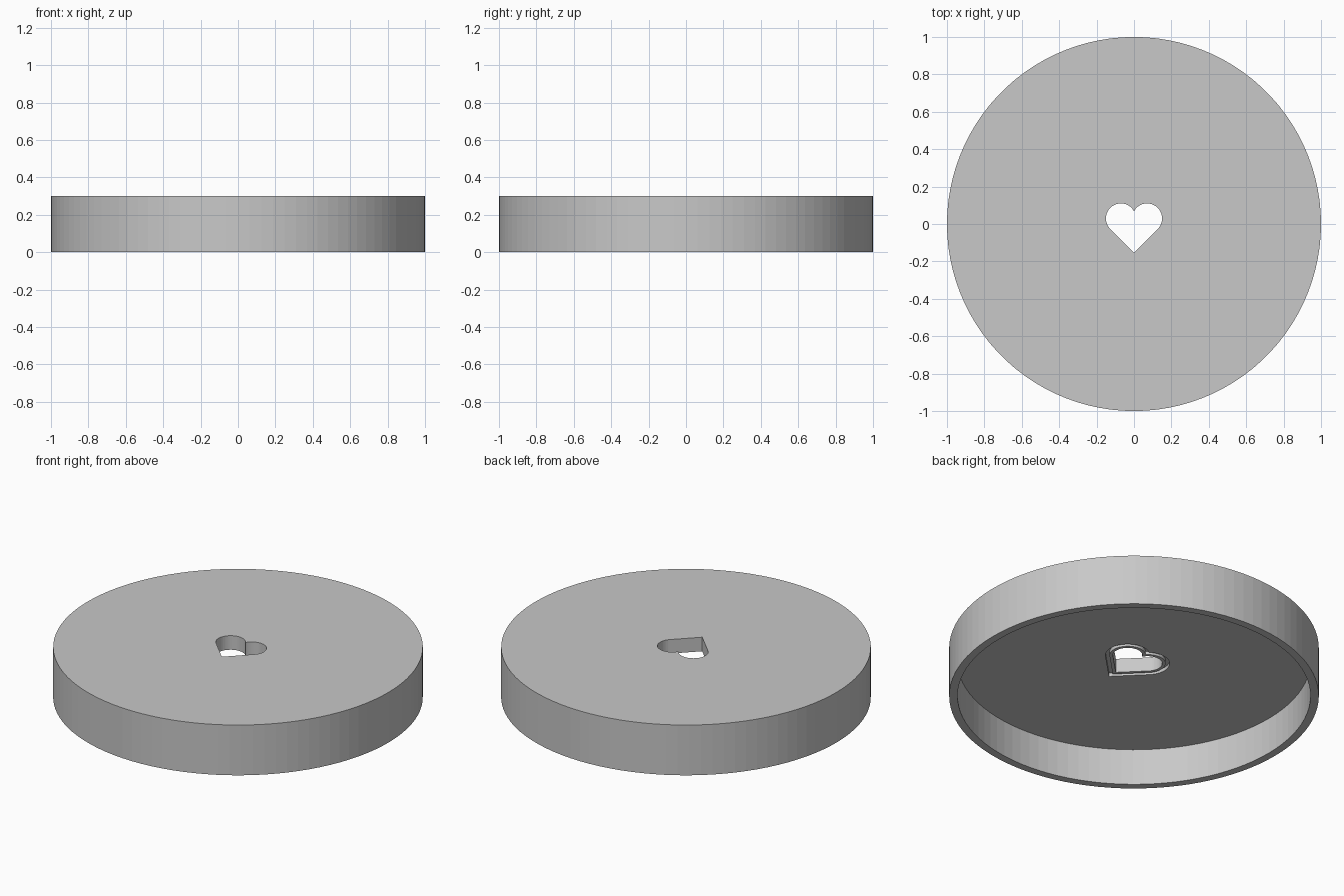
import bpy
import bmesh
from math import cos, sin, pi, sqrt

SEGMENTS = 100
HEIGHT, FLOOR = 0.30, 0.216
OUTER, INNER = 1.0, 0.955

cube = bpy.data.objects.get("Cube")
if cube:
    bpy.data.objects.remove(cube, do_unlink=True)

grey = bpy.data.materials.new("plain grey")
colour = (0.58, 0.58, 0.58, 1)
grey.diffuse_color = colour
grey.use_nodes = True
grey.node_tree.nodes["Principled BSDF"].inputs["Base Color"].default_value = colour


def finish(bm, name):
    bmesh.ops.recalc_face_normals(bm, faces=bm.faces)
    mesh = bpy.data.meshes.new(name)
    bm.to_mesh(mesh)
    bm.free()
    mesh.materials.append(grey)
    obj = bpy.data.objects.new(name, mesh)
    bpy.context.collection.objects.link(obj)
    return obj


def bridge(bm, a, b):
    for i in range(len(a)):
        j = (i + 1) % len(a)
        bm.faces.new((a[i], a[j], b[j], b[i]))


def loop(bm, points, z):
    return [bm.verts.new((x, y, z)) for x, y in points]


def circle(r):
    return [(r * cos(2 * pi * i / SEGMENTS), r * sin(2 * pi * i / SEGMENTS))
            for i in range(SEGMENTS)]


def heart(offset=0.0, steps=28):
    """Two round lobes meeting in a cleft, with straight sides to a lower tip."""
    cx, cy, r = 0.07, 0.03, 0.08 + offset
    cleft = pi / 2 + math_angle(cx, r)
    right = []
    for i in range(steps + 1):
        a = -pi / 4 + (cleft + pi / 4) * i / steps
        right.append((cx + r * cos(a), cy + r * sin(a)))
    right[-1] = (0, cy + sqrt(r * r - cx * cx))
    left = [(-x, y) for x, y in reversed(right[:-1])]
    return [(0, cy - cx - r * sqrt(2))] + right + left


def math_angle(cx, r):
    # Angle past vertical at which a lobe reaches the centre line
    from math import asin
    return asin(cx / r)


def carve(target, cutter):
    cutter.hide_render = True
    mod = target.modifiers.new("carve", "BOOLEAN")
    mod.operation, mod.solver, mod.object = "DIFFERENCE", "EXACT", cutter
    bpy.context.view_layer.objects.active = target
    bpy.ops.object.modifier_apply(modifier=mod.name)
    bpy.data.objects.remove(cutter, do_unlink=True)


# Lid: flat top, outer wall, rim, inner wall and underside
bm = bmesh.new()
profile = [(OUTER, HEIGHT), (OUTER, 0), (INNER, 0), (INNER, FLOOR)]
rings = [loop(bm, circle(r), z) for r, z in profile]
for a, b in zip(rings, rings[1:]):
    bridge(bm, a, b)
bm.faces.new(rings[0])
bm.faces.new(rings[-1])
lid = finish(bm, "round_lid")

# Heart opening through the top
bm = bmesh.new()
low, high = loop(bm, heart(), 0.1), loop(bm, heart(), 0.4)
bridge(bm, low, high)
bm.faces.new(low)
bm.faces.new(high)
carve(lid, finish(bm, "heart_cutter"))

# Shallow heart groove around the opening, on the underside
bm = bmesh.new()
bottom, top = FLOOR - 0.05, FLOOR + 0.02
rings = [loop(bm, heart(o), z) for o, z in
         ((0.018, bottom), (0.04, bottom), (0.04, top), (0.018, top))]
for i in range(4):
    bridge(bm, rings[i], rings[(i + 1) % 4])
carve(lid, finish(bm, "groove_cutter"))
